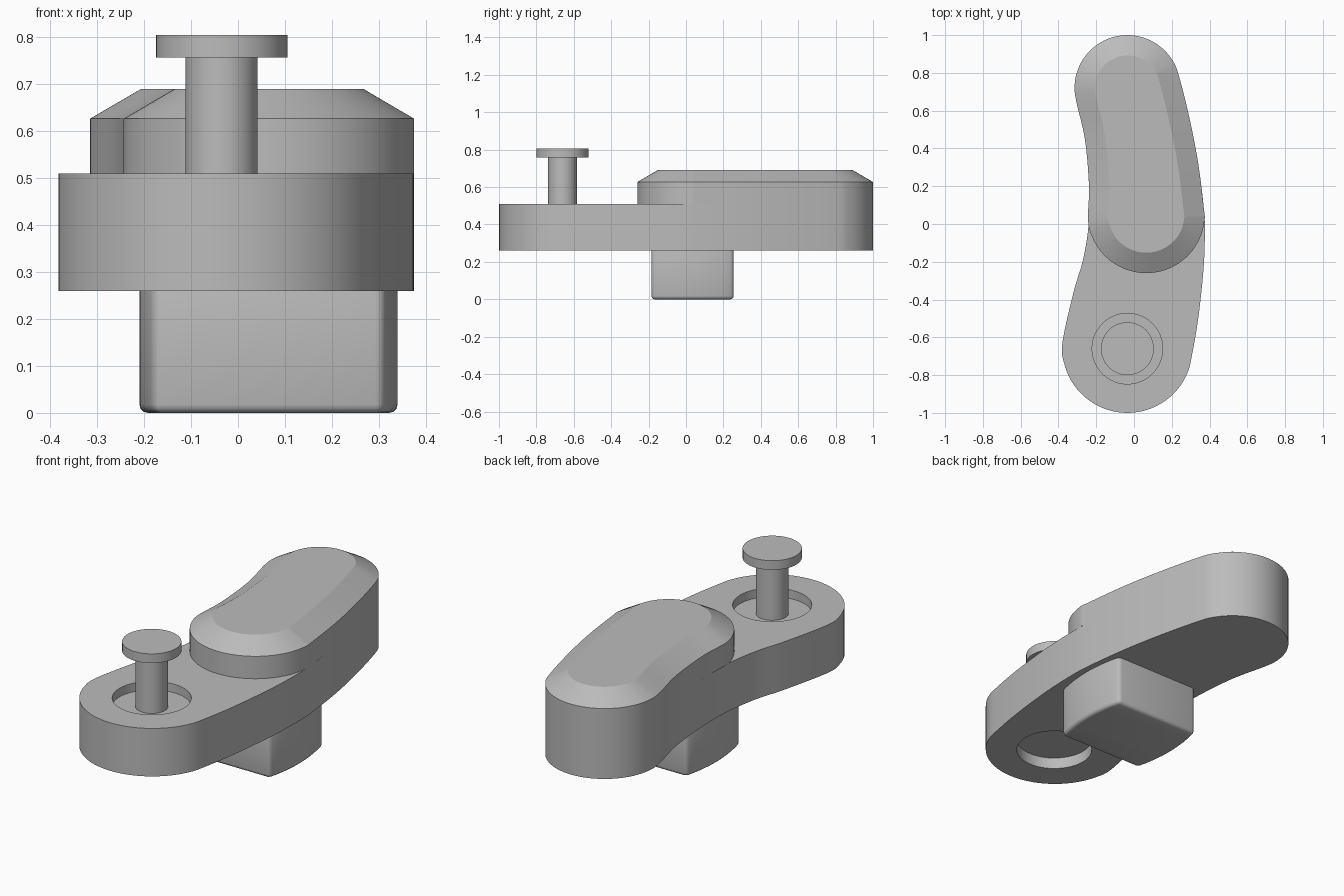
import bpy, bmesh, math
from mathutils import Vector

cube = bpy.data.objects.get("Cube")
if cube:
    bpy.data.objects.remove(cube, do_unlink=True)

grey = bpy.data.materials.new("plain grey")
grey.use_nodes = True
COLOUR = (0.5, 0.5, 0.5, 1)
grey.diffuse_color = COLOUR
grey.node_tree.nodes["Principled BSDF"].inputs["Base Color"].default_value = COLOUR


def arc(cx, cy, r, start, end, steps):
    """Points along a circular arc, in degrees."""
    angles = [math.radians(start + (end - start) * i / steps) for i in range(steps + 1)]
    return [Vector((cx + r * math.cos(a), cy + r * math.sin(a))) for a in angles]


def smooth_loop(points, steps=4):
    """Closed smooth curve through the points."""
    n, out = len(points), []
    for i in range(n):
        a, b, c, d = (points[(i + k) % n] for k in (-1, 0, 1, 2))
        for s in range(steps):
            t = s / steps
            out.append(0.5 * (2 * b + (c - a) * t + (2 * a - 5 * b + 4 * c - d) * t * t
                              + (3 * b - a - 3 * c + d) * t ** 3))
    return out


def inset(loop, amount):
    """Shift a counter-clockwise loop inwards."""
    out = []
    for i, p in enumerate(loop):
        along = (loop[(i + 1) % len(loop)] - loop[i - 1]).normalized()
        out.append(p + Vector((-along.y, along.x)) * amount)
    return out


def loft(name, layers):
    """Closed solid from (loop, height) layers, bottom to top."""
    bm = bmesh.new()
    rings = [[bm.verts.new((p.x, p.y, z)) for p in loop] for loop, z in layers]
    n = len(rings[0])
    for low, high in zip(rings, rings[1:]):
        for i in range(n):
            j = (i + 1) % n
            bm.faces.new((low[i], low[j], high[j], high[i]))
    bm.faces.new(rings[0][::-1])
    bm.faces.new(rings[-1])
    mesh = bpy.data.meshes.new(name)
    bm.to_mesh(mesh)
    bm.free()
    mesh.materials.append(grey)
    obj = bpy.data.objects.new(name, mesh)
    bpy.context.collection.objects.link(obj)
    return obj


def select(obj):
    bpy.ops.object.select_all(action='DESELECT')
    obj.select_set(True)
    bpy.context.view_layer.objects.active = obj


def soften(obj, angle=28):
    select(obj)
    bpy.ops.object.shade_smooth_by_angle(angle=math.radians(angle))


def disc(name, x, y, r, bottom, top):
    circle = arc(x, y, r, 0, 360, 48)[:-1]
    return loft(name, [(circle, bottom), (circle, top)])


# Shared pieces of the curved outline
right_side = [Vector(p) for p in ((0.37, 0.08), (0.34, 0.32), (0.295, 0.555))]
left_side = [Vector(p) for p in ((-0.26, 0.45), (-0.238, 0.2))]
back_end = arc(-0.035, 0.72, 0.28, 15, 195, 10)
front_end = arc(-0.035, -0.655, 0.345, 175, 355, 10)
right_front = [Vector(p) for p in ((0.34, -0.5), (0.368, -0.24), (0.375, -0.05))]
left_front = [Vector(p) for p in ((-0.24, 0), (-0.27, -0.19), (-0.32, -0.36))]
BASE_LOW, BASE_TOP = 0.26, 0.51
KNOB = (-0.035, -0.66)

# Base plate with a round recess above and below
outline = smooth_loop(front_end + right_front + right_side + back_end + left_side + left_front)
base = loft("base_plate", [(outline, BASE_LOW), (outline, BASE_TOP)])
for bottom, top in ((BASE_TOP - 0.045, 1), (0, BASE_LOW + 0.06)):
    cutter = disc("recess_cutter", *KNOB, 0.187, bottom, top)
    cutter.hide_render = True
    cut = base.modifiers.new("recess", 'BOOLEAN')
    cut.operation, cut.solver, cut.object = 'DIFFERENCE', 'EXACT', cutter
    select(base)
    bpy.ops.object.modifier_apply(modifier=cut.name)
    bpy.data.objects.remove(cutter, do_unlink=True)
soften(base)

# Raised cover with a wide chamfer
cover_front = arc(0.065, 0.05, 0.31, 185, 355, 10)
cover_loop = smooth_loop(cover_front + right_side + back_end + left_side)
cover = loft("raised_cover", [(cover_loop, BASE_TOP), (cover_loop, 0.627),
                              (inset(cover_loop, 0.108), 0.69)])
soften(cover, 25)

# Knob: stem and flat head
soften(disc("knob_stem", *KNOB, 0.077, BASE_TOP - 0.05, 0.76))
soften(disc("knob_head", *KNOB, 0.14, 0.757, 0.805))

# Lower block with bowed sides and rounded edges
FRONT, BACK, STEPS = -0.185, 0.255, 8
bow = []
for i in range(STEPS + 1):
    t = i / STEPS
    bow.append((FRONT + (BACK - FRONT) * t, 0.03 * (1 - (2 * t - 1) ** 2)))
block_loop = [Vector((0.31 + b, y)) for y, b in bow]
block_loop += [Vector((-0.18 - b, y)) for y, b in reversed(bow)]
block = loft("lower_block", [(block_loop, 0), (block_loop, BASE_LOW + 0.03)])
bevel = block.modifiers.new("rounded edges", 'BEVEL')
bevel.width, bevel.segments = 0.018, 3
bevel.limit_method, bevel.angle_limit = 'ANGLE', math.radians(40)
select(block)
bpy.ops.object.modifier_apply(modifier=bevel.name)
soften(block, 40)
